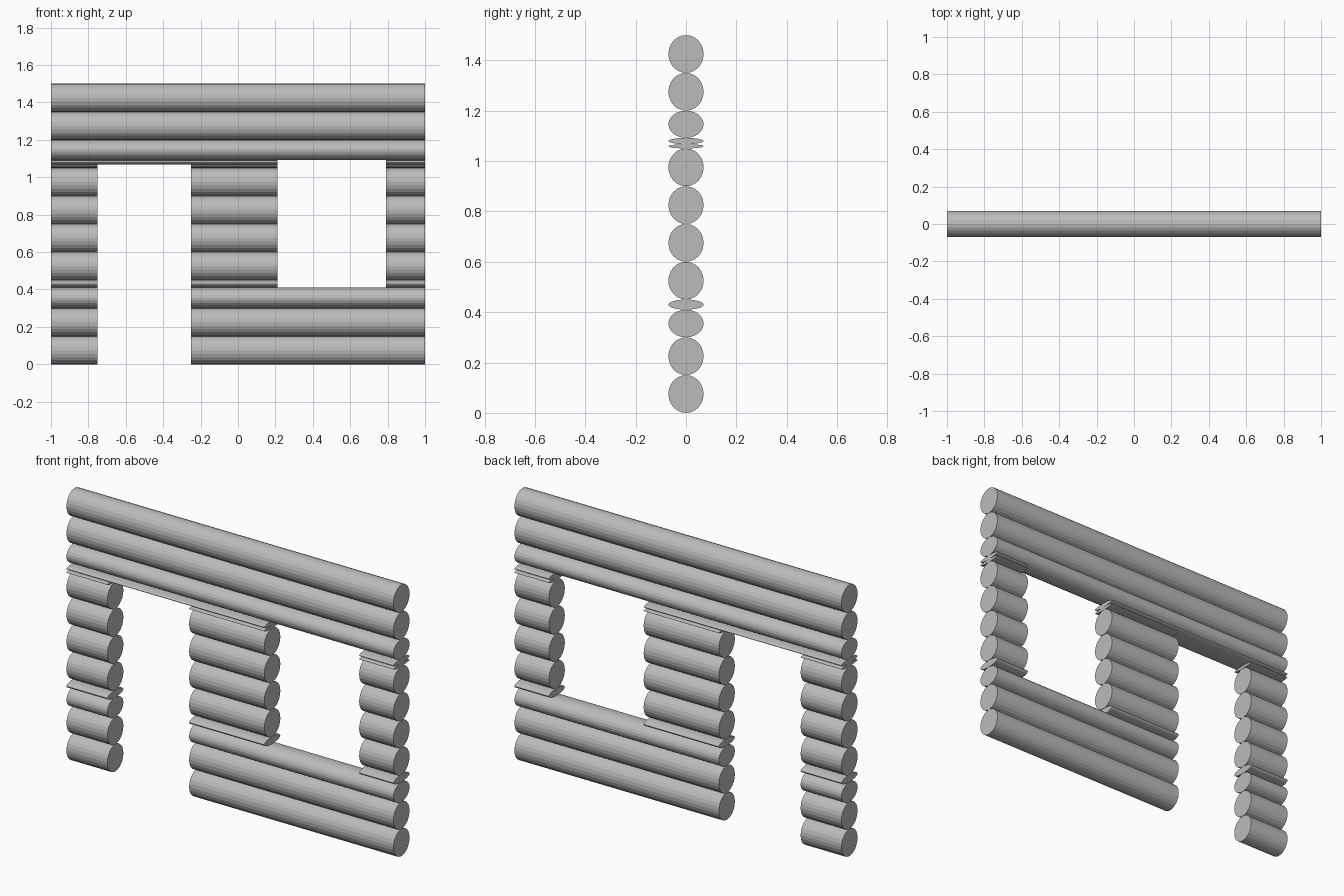
import bpy, bmesh, math

if "Cube" in bpy.data.objects:
    bpy.data.objects.remove(bpy.data.objects["Cube"])

SIDES = 24
HALF_DEPTH = 0.07

grey = bpy.data.materials.new("log grey")
grey.diffuse_color = (0.5, 0.5, 0.5, 1)
grey.use_nodes = True
grey.node_tree.nodes["Principled BSDF"].inputs["Base Color"].default_value = grey.diffuse_color


def log(name, x0, x1, z0, z1):
    """Horizontal log with an elliptical section, running along x."""
    bm = bmesh.new()
    rings = []
    for x in (x0, x1):
        ring = []
        for i in range(SIDES):
            a = 2 * math.pi * i / SIDES
            y = HALF_DEPTH * math.cos(a)
            z = (z0 + z1) / 2 + (z1 - z0) / 2 * math.sin(a)
            ring.append(bm.verts.new((x, y, z)))
        rings.append(ring)
    a, b = rings
    for i in range(SIDES):
        j = (i + 1) % SIDES
        bm.faces.new((a[i], a[j], b[j], b[i]))
    bm.faces.new(a[::-1])
    bm.faces.new(b)
    bmesh.ops.recalc_face_normals(bm, faces=bm.faces)
    mesh = bpy.data.meshes.new(name)
    bm.to_mesh(mesh)
    bm.free()
    mesh.materials.append(grey)
    bpy.context.collection.objects.link(bpy.data.objects.new(name, mesh))


# Wall pieces left between the door and window openings
below_window = [(-1, -0.75), (-0.25, 1)]
beside_window = [(-1, -0.75), (-0.25, 0.21), (0.79, 1)]
above_door = [(-1, 0.21), (0.79, 1)]
full = [(-1, 1)]

# Rows of logs from the ground up: name, bottom, top, spans
rows = [
    ("base_log", 0.0, 0.15, below_window),
    ("base_log", 0.15, 0.30, below_window),
    ("sill_log", 0.30, 0.41, below_window),
    ("sill_strip", 0.41, 0.45, beside_window),
    ("middle_log", 0.45, 0.60, beside_window),
    ("middle_log", 0.60, 0.75, beside_window),
    ("middle_log", 0.75, 0.90, beside_window),
    ("middle_log", 0.90, 1.05, beside_window),
    ("door_head_strip", 1.05, 1.067, beside_window),
    ("window_head_strip", 1.067, 1.092, above_door),
    ("lintel_log", 1.092, 1.20, full),
    ("top_log", 1.20, 1.35, full),
    ("top_log", 1.35, 1.50, full),
]
for name, z0, z1, spans in rows:
    for x0, x1 in spans:
        log(name, x0, x1, z0, z1)
